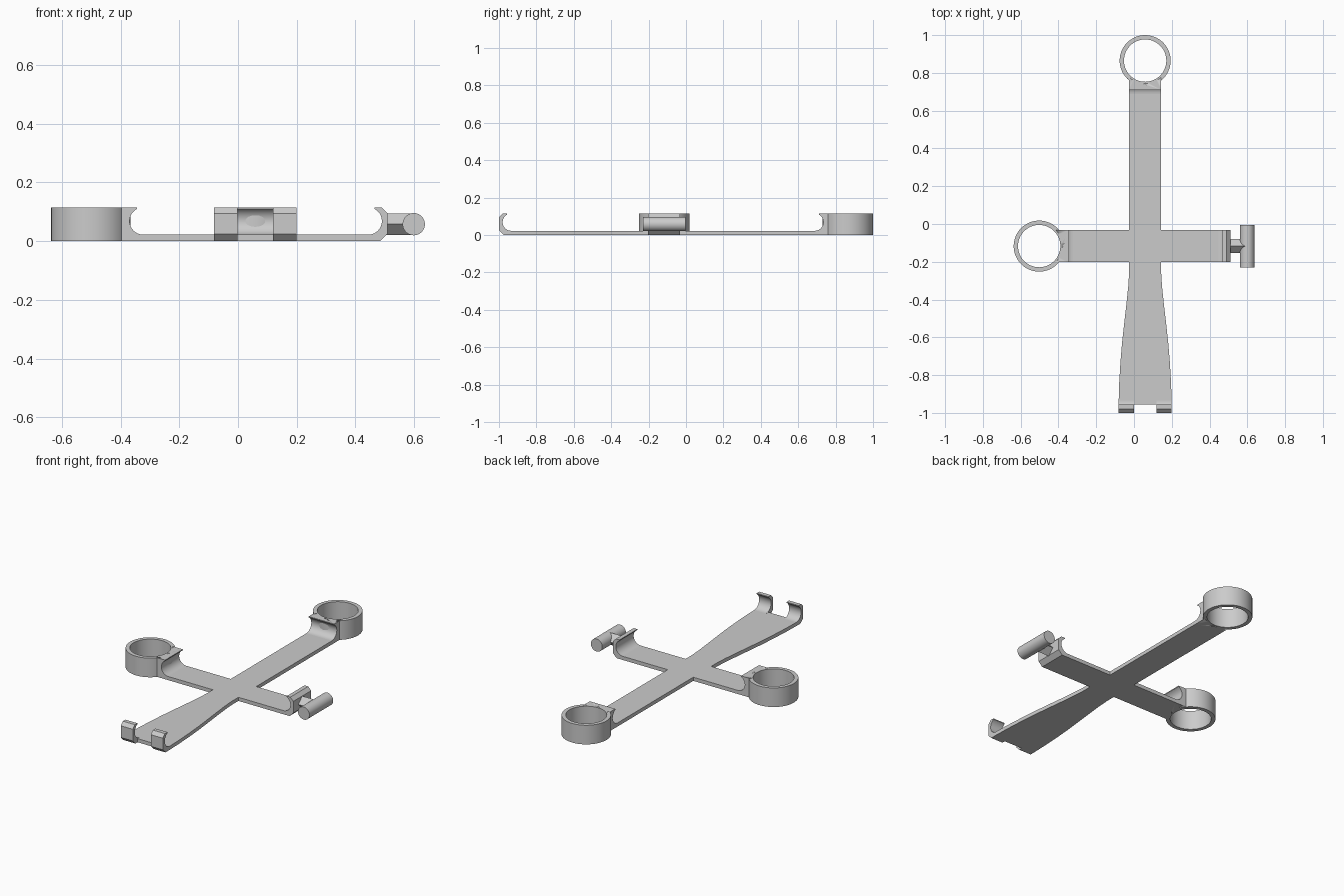
import bpy, bmesh, math
from mathutils import Matrix, Vector

if "Cube" in bpy.data.objects:
    bpy.data.objects.remove(bpy.data.objects["Cube"], do_unlink=True)

grey = bpy.data.materials.new("plain grey")
grey.use_nodes = True
COLOUR = (0.6, 0.6, 0.6, 1)
grey.diffuse_color = COLOUR
grey.node_tree.nodes["Principled BSDF"].inputs["Base Color"].default_value = COLOUR

CX, CY = 0.059, -0.117      # centre of the cross
HALF = 0.085                # half width of an arm
FLARE = 0.14                # half width at the front end
THICK, TOP = 0.022, 0.115
RING_OUT, RING_IN = 0.135, 0.112
LEFT_U, RIGHT_U, FRONT_U, BACK_U = -0.323, 0.444, -0.934, 0.688
LEFT_RING = Vector((-0.502, CY, 0))
BACK_RING = Vector((CX, 0.865, 0))


def finish(bm, name):
    bmesh.ops.recalc_face_normals(bm, faces=bm.faces)
    mesh = bpy.data.meshes.new(name)
    bm.to_mesh(mesh)
    bm.free()
    mesh.materials.append(grey)
    ob = bpy.data.objects.new(name, mesh)
    bpy.context.collection.objects.link(ob)
    bpy.ops.object.select_all(action="DESELECT")
    ob.select_set(True)
    bpy.context.view_layer.objects.active = ob
    bpy.ops.object.shade_smooth_by_angle(angle=math.radians(30))
    return ob


def prism(name, points, lo, hi, place):
    """Extrude a 2D outline from lo to hi; place maps (a, b, depth) to a point."""
    bm = bmesh.new()
    rows = [[bm.verts.new(place(a, b, d)) for a, b in points] for d in (lo, hi)]
    for row in rows:
        bm.faces.new(row)
    for i in range(len(points)):
        bm.faces.new((rows[0][i - 1], rows[0][i], rows[1][i], rows[1][i - 1]))
    return finish(bm, name)


def rod(name, radius, length, sides, matrix):
    bm = bmesh.new()
    bmesh.ops.create_cone(bm, cap_ends=True, segments=sides, radius1=radius,
                          radius2=radius, depth=length, matrix=matrix)
    return finish(bm, name)


def ring(name, centre):
    bm = bmesh.new()
    section = [bm.verts.new(centre + Vector((r, 0, z)))
               for r, z in ((RING_IN, 0), (RING_OUT, 0), (RING_OUT, TOP), (RING_IN, TOP))]
    edges = [bm.edges.new((section[i - 1], section[i])) for i in range(4)]
    bmesh.ops.spin(bm, geom=section + edges, cent=centre, axis=(0, 0, 1),
                   angle=math.tau, steps=72, use_merge=True)
    bmesh.ops.remove_doubles(bm, verts=bm.verts, dist=0.0001)
    return finish(bm, name)


# Hollow inner face shared by every end, running from the plate up to the lip
BEND = (TOP + THICK) / 2 
R = BEND - THICK
hollow = []
for i in range(17):
    a = math.radians(-90 + 152 * i / 16)
    hollow.append((R * math.cos(a), BEND + R * math.sin(a)))
hollow.append((0.022, TOP))
hook = hollow + [(0.046, TOP), (0.066, 0.095), (0.066, 0.025), (0.041, 0), (0, 0)]
block = hollow + [(0.12, TOP), (0.12, 0), (0, 0)]

# Flat cross plate with a flared front leg and a notch in the front edge
side = []
for y, f in ((-0.26, 0), (-0.33, 0.08), (-0.42, 0.25), (-0.52, 0.46), (-0.63, 0.68),
             (-0.73, 0.83), (-0.84, 0.95), (FRONT_U, 1)):
    side.append((HALF + (FLARE - HALF) * f, y))
outline = [(CX + HALF, BACK_U), (CX + HALF, CY + HALF), (RIGHT_U, CY + HALF),
           (RIGHT_U, CY - HALF), (CX + HALF, CY - HALF)]
outline += [(CX + w, y) for w, y in side]
outline += [(CX + s * 0.06, y) for s, y in ((1, FRONT_U), (1, -0.955), (-1, -0.955), (-1, FRONT_U))]
outline += [(CX - w, y) for w, y in reversed(side)]
outline += [(CX - HALF, CY - HALF), (LEFT_U, CY - HALF), (LEFT_U, CY + HALF),
            (CX - HALF, CY + HALF), (CX - HALF, BACK_U)]
prism("cross_plate", outline, 0, THICK, lambda a, b, d: (a, b, d))

# Hooked ends: two front tabs and the left arm
for name, lo, hi in (("front_tab_right", -FLARE, -0.06), ("front_tab_left", 0.06, FLARE)):
    prism(name, hook, lo, hi, lambda a, b, d: (CX + d, FRONT_U - a, b))
prism("arm_hook", hook, -HALF, HALF, lambda a, b, d: (RIGHT_U + a, CY + d, b))

# Ring ends: solid block trimmed to the curve of the ring wall
for name, centre, place in (
        ("back", BACK_RING, lambda a, b, d: (CX + d, BACK_U + a, b)),
        ("side", LEFT_RING, lambda a, b, d: (LEFT_U - a, CY + d, b))):
    end = prism(name + "_ring_block", block, -HALF, HALF, place)
    cutter = rod("cutter", RING_IN + 0.01, 1, 72, Matrix.Translation(centre))
    cutter.hide_render = True
    trim = end.modifiers.new("trim", "BOOLEAN")
    trim.operation = "DIFFERENCE"
    trim.solver = "EXACT"
    trim.object = cutter
    bpy.context.view_layer.objects.active = end
    bpy.ops.object.modifier_apply(modifier="trim")
    bpy.data.objects.remove(cutter, do_unlink=True)
    ring(name + "_ring", centre)

# Crossbar handle on a diamond-shaped stem
MID = 0.058
rod("crossbar", 0.038, 0.226, 48,
    Matrix.Translation((0.599, CY, MID)) @ Matrix.Rotation(math.pi / 2, 4, "X"))
r = 0.037
prism("crossbar_stem", [(r, 0), (0, r), (-r, 0), (0, -r)], 0.505, 0.599,
      lambda a, b, d: (d, CY + a, MID + b))
